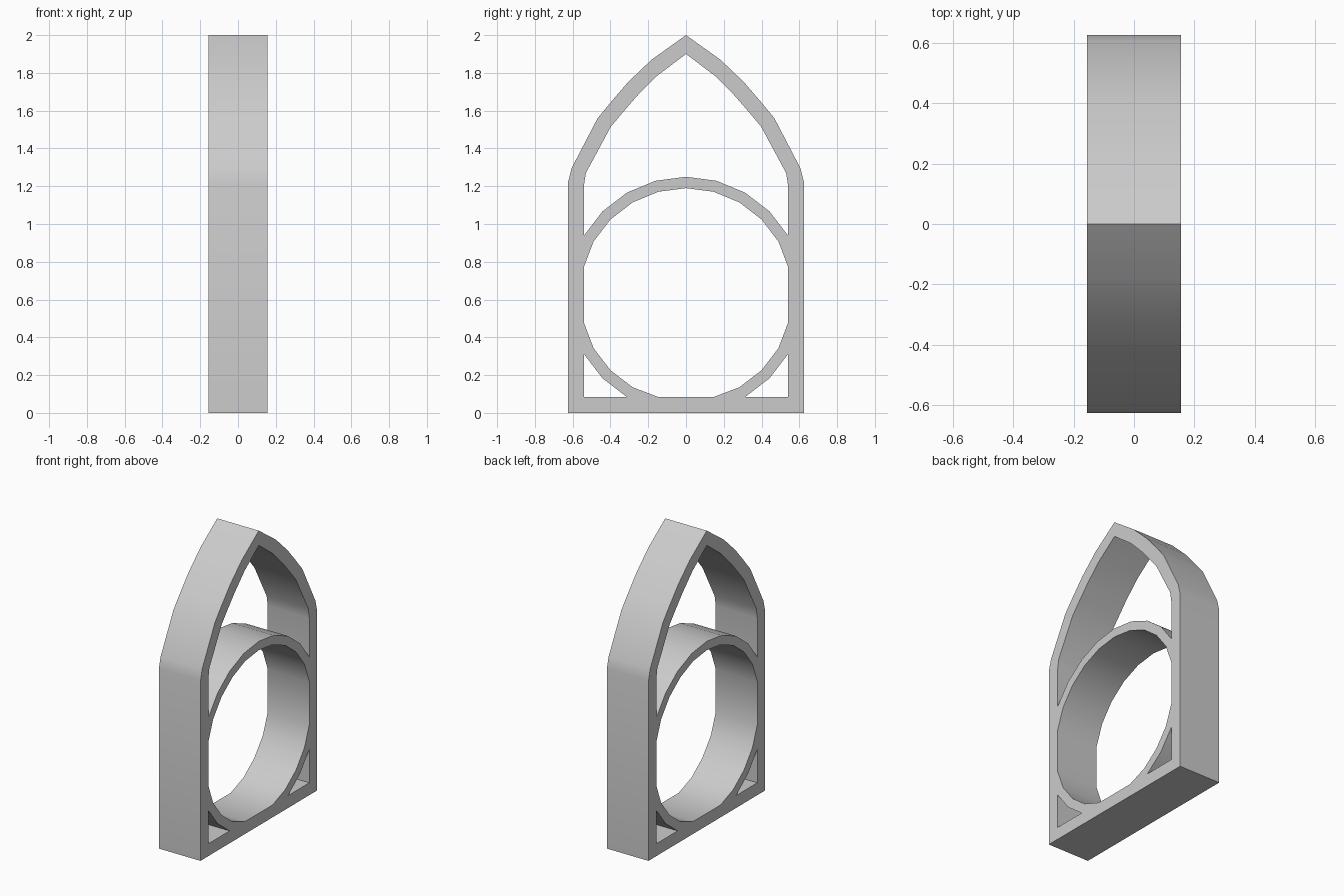
import bpy, bmesh
from math import sin, cos, radians

if "Cube" in bpy.data.objects:
    bpy.data.objects.remove(bpy.data.objects["Cube"])

HALF_DEPTH = 0.156
CENTRE_Z = 0.625
WALL, FLOOR = 0.541, 0.084


def arc(radius, start, end):
    """Points every 15 degrees around the ring, angle measured from the top."""
    return [(radius * sin(radians(a)), CENTRE_Z + radius * cos(radians(a)))
            for a in range(start, end + 1, 15)]


def flip(points):
    return [(-y, z) for y, z in reversed(points)]


# Pointed arch, right half from spring line up to just below the apex
outer_half = [(0.625, 0), (0.625, 1.22), (0.606, 1.295), (0.468, 1.56),
              (0.398, 1.645), (0.308, 1.75), (0.182, 1.87)]
inner_half = [(WALL, 1.20), (0.53, 1.27), (0.398, 1.515),
              (0.335, 1.59), (0.26, 1.677), (0.155, 1.783)]
outline = outer_half + [(0, 2.0)] + flip(outer_half)

# Openings: window above the ring, ring hole, two lower corners
window = arc(0.625, -60, 60) + inner_half + [(0, 1.90)] + flip(inner_half)
ring_hole = [(max(-WALL, min(WALL, y)), max(FLOOR, z))
             for y, z in arc(0.565, 0, 345)]
corner = arc(0.625, 120, 150) + [(WALL, FLOOR)]

# Filled profile with holes, extruded along x
curve = bpy.data.curves.new("arch_profile", 'CURVE')
curve.dimensions = '2D'
curve.fill_mode = 'BOTH'
curve.extrude = HALF_DEPTH
for loop in (outline, window, ring_hole, corner, flip(corner)):
    spline = curve.splines.new('POLY')
    spline.points.add(len(loop) - 1)
    for p, (y, z) in zip(spline.points, loop):
        p.co = (y, z, 0, 1)
    spline.use_cyclic_u = True
profile = bpy.data.objects.new("arch_profile", curve)
bpy.context.collection.objects.link(profile)
bpy.context.view_layer.update()

# Welded mesh of the arch frame with its ring
deps = bpy.context.evaluated_depsgraph_get()
mesh = bpy.data.meshes.new_from_object(profile.evaluated_get(deps))
bpy.data.objects.remove(profile)
bm = bmesh.new()
bm.from_mesh(mesh)
bmesh.ops.remove_doubles(bm, verts=bm.verts, dist=0.0005)
for v in bm.verts:
    v.co = (v.co.z, v.co.x, v.co.y)
bmesh.ops.recalc_face_normals(bm, faces=bm.faces)
bm.to_mesh(mesh)
bm.free()

frame = bpy.data.objects.new("pointed_arch_frame", mesh)
bpy.context.collection.objects.link(frame)
bpy.context.view_layer.objects.active = frame
frame.select_set(True)
bpy.ops.object.shade_smooth_by_angle(angle=radians(30))
